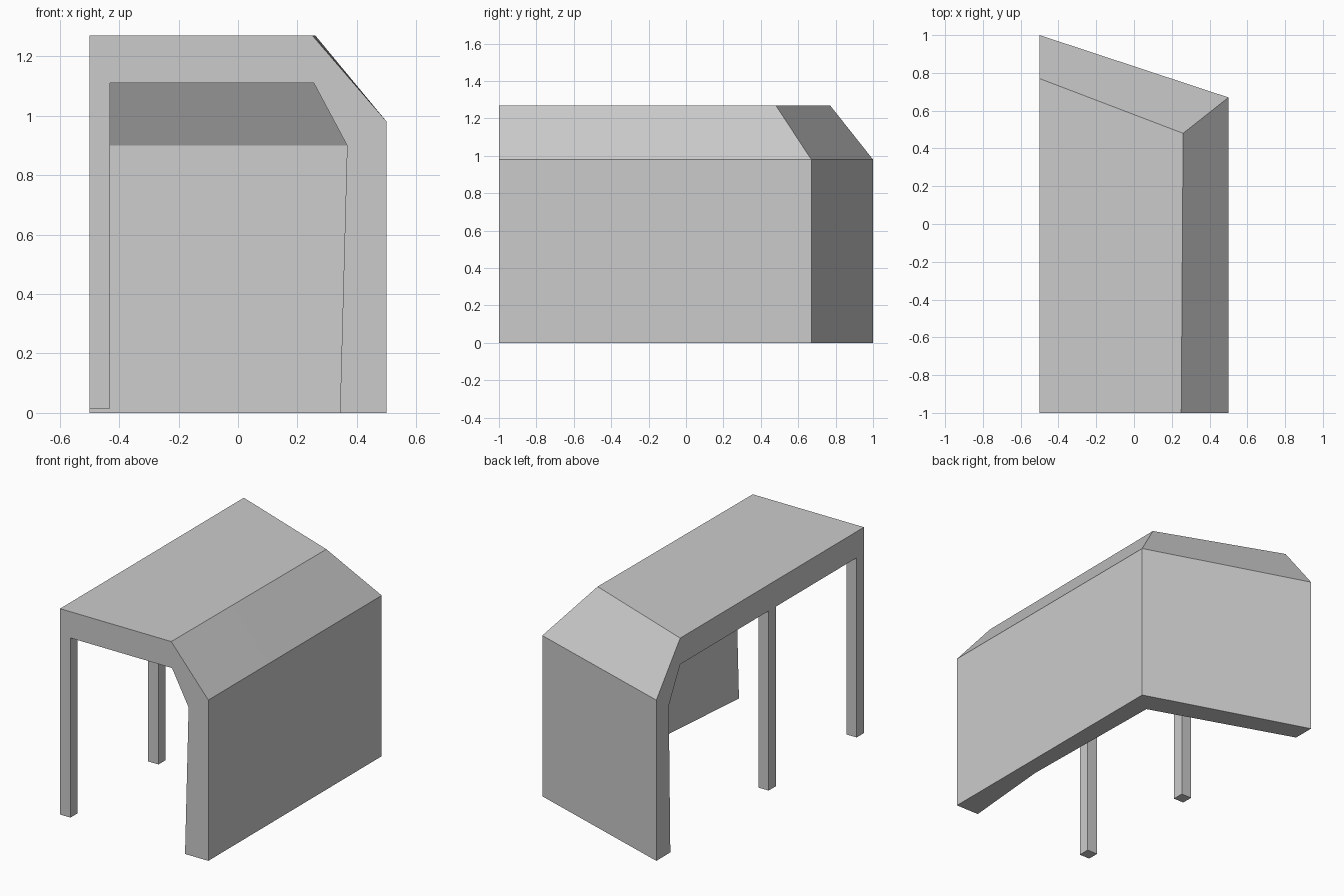
import bpy, bmesh

if "Cube" in bpy.data.objects:
    bpy.data.objects.remove(bpy.data.objects["Cube"])


def make_object(name, bm):
    bmesh.ops.recalc_face_normals(bm, faces=bm.faces)
    mesh = bpy.data.meshes.new(name)
    bm.to_mesh(mesh)
    bm.free()
    obj = bpy.data.objects.new(name, mesh)
    bpy.context.collection.objects.link(obj)
    return obj


# Shelter shell: one cross-section carried along the side wall and round the back
# Heights: outer foot, eave, roof edge, ceiling edge, inner eave, inner foot
HEIGHTS = (0, 0.98, 1.27, 1.11, 0.90, 0)
STATIONS = [
    [(0.5, -1), (0.5, -1), (0.25, -1), (0.255, -1), (0.367, -1), (0.343, -1)],
    [(0.5, -0.42), (0.5, -0.42), (0.254, -0.42), (0.26, -0.42), (0.395, -0.42), (0.394, -0.42)],
    [(0.5, 0.67), (0.5, 0.67), (0.26, 0.48), (0.26, 0.48), (0.38, 0.575), (0.376, 0.56)],
    [(-0.5, 1), (-0.5, 1), (-0.5, 0.77), (-0.5, 0.77), (-0.5, 0.88), (-0.5, 0.865)],
]
bm = bmesh.new()
rings = [[bm.verts.new((x, y, z)) for (x, y), z in zip(st, HEIGHTS)] for st in STATIONS]
top_corner = bm.verts.new((-0.5, -1, 1.27))
low_corner = bm.verts.new((-0.5, -1, 1.11))
for a, b in zip(rings, rings[1:]):
    for i in (0, 1, 3, 4, 5):
        j = (i + 1) % 6
        bm.faces.new((a[i], a[j], b[j], b[i]))
# Roof, ceiling, and the two open ends
bm.faces.new([r[2] for r in rings] + [top_corner])
bm.faces.new([r[3] for r in rings] + [low_corner])
for end in (rings[0], rings[-1]):
    bm.faces.new(end[:3] + [top_corner, low_corner] + end[3:])
make_object("shelter_shell", bm)


# Square posts under the open edge of the roof
def post(name, y, size=0.07, z0=0.015, z1=1.115):
    bm = bmesh.new()
    bmesh.ops.create_cube(bm, size=1)
    bmesh.ops.scale(bm, vec=(size, size, z1 - z0), verts=bm.verts)
    bmesh.ops.translate(bm, vec=(-0.5 + size / 2, y + size / 2, (z0 + z1) / 2), verts=bm.verts)
    make_object(name, bm)


post("front_post", -1.0)
post("middle_post", -0.152)
